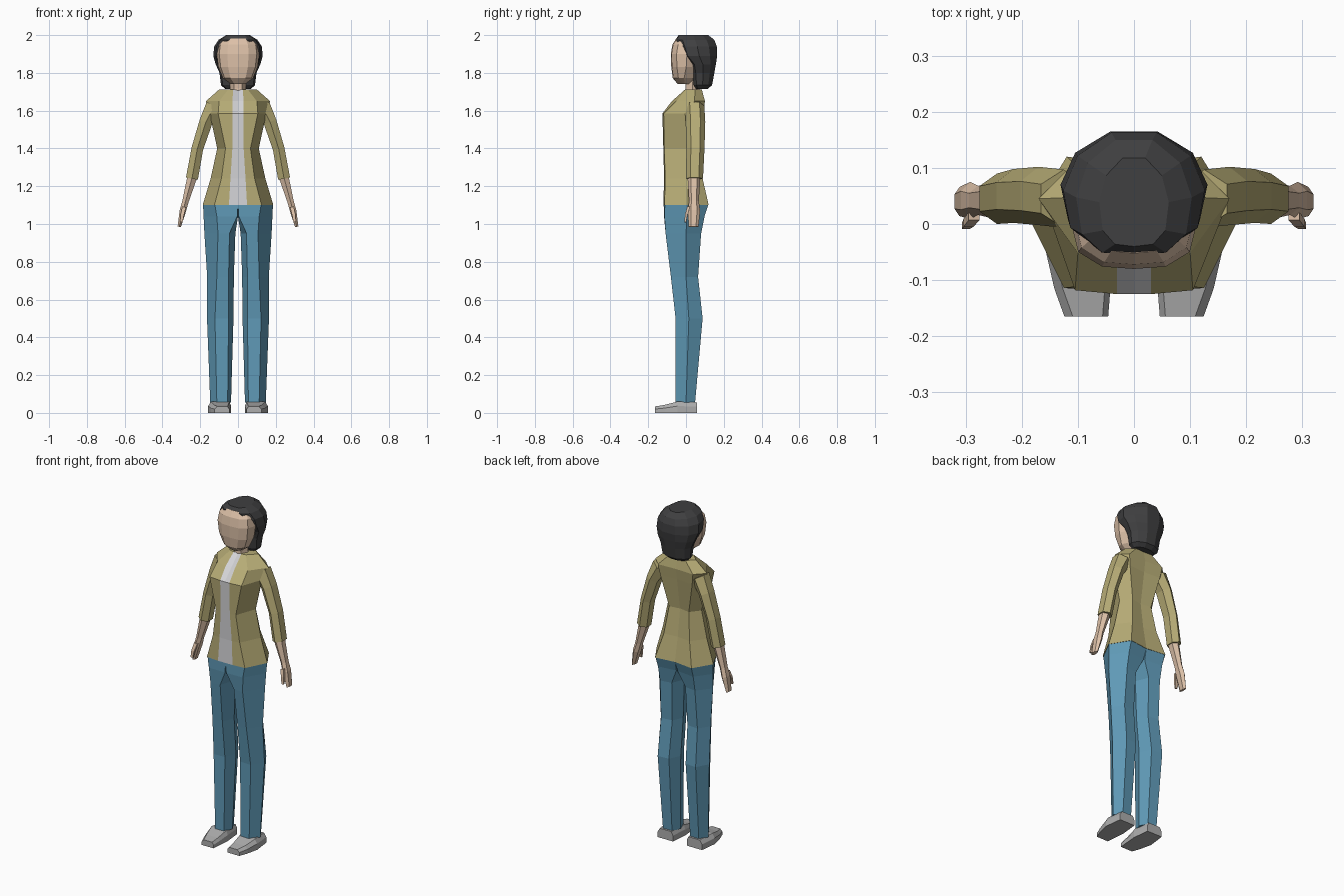
import bpy, bmesh, math
from mathutils import Vector


def colour(name, rgb):
    m = bpy.data.materials.new(name)
    m.diffuse_color = (*rgb, 1)
    return m


OLIVE = colour("olive_cloth", (0.47, 0.41, 0.18))
SHIRT = colour("pale_grey_cloth", (0.66, 0.66, 0.68))
DENIM = colour("blue_denim", (0.115, 0.32, 0.47))
SKIN = colour("skin", (0.72, 0.53, 0.39))
HAIR = colour("dark_hair", (0.05, 0.05, 0.052))
SHOE = colour("grey_shoe", (0.42, 0.42, 0.42))


def loft(name, rings, mats, rule=None, side=1):
    """Skin a list of equal-length point rings and cap both ends."""
    bm = bmesh.new()
    vs = [[bm.verts.new((p[0] * side, p[1], p[2])) for p in r] for r in rings]
    n = len(rings[0])
    for a, b in zip(vs, vs[1:]):
        for i in range(n):
            j = (i + 1) % n
            f = bm.faces.new((a[i], a[j], b[j], b[i]))
            if rule:
                f.material_index = rule(i, n)
    bm.faces.new(vs[0])
    bm.faces.new(vs[-1])
    bmesh.ops.recalc_face_normals(bm, faces=bm.faces)
    me = bpy.data.meshes.new(name)
    bm.to_mesh(me)
    bm.free()
    for m in mats:
        me.materials.append(m)
    ob = bpy.data.objects.new(name, me)
    bpy.context.collection.objects.link(ob)
    return ob


def mirrored_ring(half):
    """Half ring from front centre to back centre, completed across x = 0."""
    return half + [(-x, y, z) for x, y, z in half[-2:0:-1]]


def limb(name, path, mat, side, n=6, turn=0.5):
    """Tube along an x-z path of (x, y, z, radius across, radius in y)."""
    rings = []
    for k, (x, y, z, ru, rv) in enumerate(path):
        a, b = path[max(k - 1, 0)], path[min(k + 1, len(path) - 1)]
        t = Vector((b[0] - a[0], 0, b[2] - a[2])).normalized()
        u = Vector((-t.z, 0, t.x))
        ring = []
        for i in range(n):
            ang = 2 * math.pi * (i + turn) / n
            c = Vector((x, y, z)) + u * ru * math.cos(ang) / math.cos(math.pi / n * turn * 2)
            ring.append((c.x, c.y + rv * math.sin(ang), c.z))
        rings.append(ring)
    return loft(name, rings, [mat], side=side)


# Jacket torso with the shirt as the front centre strip:
# z, front centre, strip edge, front panel, side, back panel, back centre y
torso = [
    (1.10, -.120, (.048, -.120), (.125, -.114), (.187, .01), (.12, .120), .105),
    (1.24, -.116, (.040, -.116), (.088, -.110), (.145, .01), (.085, .088), .078),
    (1.40, -.120, (.030, -.120), (.066, -.115), (.110, .01), (.065, .066), .056),
    (1.585, -.125, (.030, -.125), (.105, -.118), (.150, .01), (.105, .092), .085),
    (1.65, -.060, (.030, -.075), (.100, -.052), (.170, .045), (.115, .100), .095),
    (1.712, .005, (.025, -.005), (.052, .000), (.100, .048), (.055, .084), .082),
]
rings = [mirrored_ring([(0, yf, z)] + [(x, y, z) for x, y in (s, f, w, b)] + [(0, yb, z)])
         for z, yf, s, f, w, b, yb in torso]
loft("jacket_and_shirt", rings, [OLIVE, SHIRT], lambda i, n: int(i in (0, n - 1)))

# Trouser leg rings: z, inner, front inner, front outer, outer, back outer, back inner
leg = [
    (1.10, (0, 0), (0, -.118), (.122, -.112), (.185, .01), (.118, .118), (0, .103)),
    (1.04, (0, 0), (.004, -.116), (.112, -.114), (.182, .005), (.116, .098), (.004, .085)),
    (.95, (.014, -.005), (.045, -.104), (.106, -.108), (.178, .0), (.115, .080), (.045, .070)),
    (.72, (.022, -.005), (.050, -.076), (.112, -.080), (.163, .0), (.120, .064), (.050, .058)),
    (.50, (.024, .015), (.050, -.052), (.122, -.055), (.164, .015), (.125, .088), (.055, .082)),
    (.055, (.037, .0), (.055, -.053), (.112, -.055), (.147, .0), (.118, .048), (.060, .046)),
]
# Shoe cross-sections along y: y, inner x, outer x, top z
shoe = [(-.165, .046, .124, .034), (-.115, .042, .142, .042),
        (-.045, .036, .158, .060), (.058, .046, .146, .056)]

for s, tag in ((-1, "right"), (1, "left")):
    loft("trouser_leg_" + tag, [[(x, y, r[0]) for x, y in r[1:]] for r in leg], [DENIM], side=s)
    loft("shoe_" + tag, [[(a, y, 0), (b, y, 0), (b, y, h * .6), (b - .015, y, h),
                          (a + .01, y, h), (a, y, h * .6)] for y, a, b, h in shoe],
         [SHOE], side=s)
    # Three-quarter sleeve from shoulder to below the elbow
    limb("sleeve_" + tag, [(.125, .045, 1.625, .046, .052), (.170, .050, 1.54, .035, .052),
                           (.215, .050, 1.40, .031, .048), (.244, .045, 1.24, .032, .045)],
         OLIVE, s)
    # Forearm and flat hand
    limb("forearm_and_hand_" + tag,
         [(.242, .042, 1.25, .026, .034), (.278, .042, 1.12, .017, .026),
          (.292, .042, 1.07, .017, .033), (.311, .040, .985, .009, .026)], SKIN, s)
    limb("thumb_" + tag, [(.285, .014, 1.09, .010, .010), (.295, .002, 1.05, .009, .010),
                          (.300, -.004, 1.01, .007, .007)], SKIN, s, n=4)

# Neck
loft("neck", [[(r * math.cos(i * math.pi / 3), y + r * math.sin(i * math.pi / 3), z)
               for i in range(6)]
              for z, y, r in ((1.65, .035, .045), (1.72, .035, .042), (1.80, .03, .042))], [SKIN])

# Head: z, half width, front y, back y
head = [(1.742, .040, -.045, .03), (1.772, .080, -.070, .05), (1.83, .104, -.078, .08),
        (1.90, .113, -.080, .09), (1.95, .106, -.072, .09), (1.982, .080, -.052, .07)]
loft("head", [mirrored_ring([(0, f, z), (w * .5, f + .004, z), (w * .88, f + .03, z),
                             (w, (f + b) / 2, z), (w * .6, b, z), (0, b, z)])
              for z, w, f, b in head], [SKIN])

# Hair: bob with a swept-back front edge
hair = [(1.715, .068, .050, .115), (1.735, .090, .038, .138), (1.80, .098, .030, .150),
        (1.845, .118, .020, .158), (1.89, .131, -.025, .165), (1.94, .126, -.044, .163),
        (1.975, .103, -.055, .150), (2.0, .062, -.040, .118)]
loft("hair", [mirrored_ring([(0, f, z), (w * .55, f + .004, z), (w * .9, f + (b - f) * .18, z),
                             (w, f + (b - f) * .5, z), (w * .8, f + (b - f) * .8, z),
                             (w * .32, b, z), (0, b, z)])
              for z, w, f, b in hair], [HAIR])
